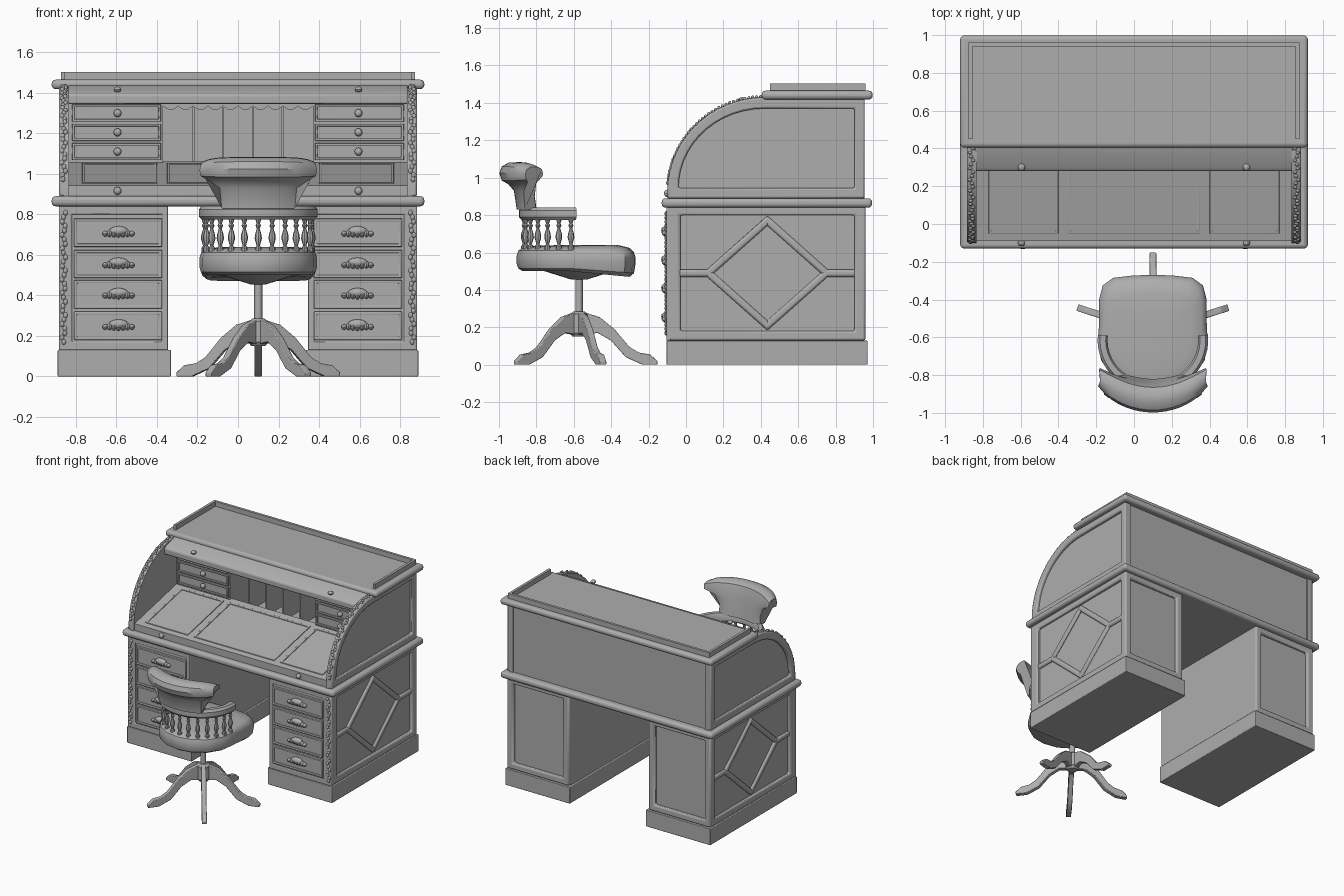
import bpy, bmesh, math
from mathutils import Matrix, Vector

if "Cube" in bpy.data.objects:
    bpy.data.objects.remove(bpy.data.objects["Cube"])

grey = bpy.data.materials.new("plain_grey")
grey.use_nodes = True
colour = (0.42, 0.42, 0.42, 1)
grey.diffuse_color = colour
grey.node_tree.nodes["Principled BSDF"].inputs["Base Color"].default_value = colour
made = []


def finish(name, bm, bevel=0, segments=2):
    bmesh.ops.recalc_face_normals(bm, faces=bm.faces)
    mesh = bpy.data.meshes.new(name)
    bm.to_mesh(mesh)
    bm.free()
    mesh.materials.append(grey)
    ob = bpy.data.objects.new(name, mesh)
    bpy.context.collection.objects.link(ob)
    if bevel:
        mod = ob.modifiers.new("soft_edges", "BEVEL")
        mod.width, mod.segments, mod.limit_method = bevel, segments, "ANGLE"
    made.append(ob)
    return ob


def loft(name, loops, closed=False, caps=True, bevel=0, segments=2):
    """Skin a list of equal-length point loops."""
    bm = bmesh.new()
    rings = [[bm.verts.new(p) for p in loop] for loop in loops]
    n = len(rings[0])
    pairs = list(zip(rings, rings[1:])) + ([(rings[-1], rings[0])] if closed else [])
    for a, b in pairs:
        for i in range(n):
            j = (i + 1) % n
            bm.faces.new((a[i], a[j], b[j], b[i]))
    if caps and not closed:
        bm.faces.new(rings[0])
        bm.faces.new(rings[-1])
    return finish(name, bm, bevel, segments)


def prism(name, pts, a, b, to, bevel=0, segments=2):
    return loft(name, [[to(u, v, w) for u, v in pts] for w in (a, b)], bevel=bevel, segments=segments)


def frame(name, outer, inner, a, b, to, bevel=0.006):
    loops = [(outer, a), (outer, b), (inner, b), (inner, a)]
    return loft(name, [[to(u, v, w) for u, v in pts] for pts, w in loops], closed=True, bevel=bevel)


def rect(u0, u1, v0, v1, inset=0):
    u0, u1, v0, v1 = u0 + inset, u1 - inset, v0 + inset, v1 - inset
    return [(u0, v0), (u1, v0), (u1, v1), (u0, v1)]


def box(name, x0, x1, y0, y1, z0, z1, bevel=0, segments=2):
    return prism(name, rect(x0, x1, y0, y1), z0, z1, lambda u, v, w: (u, v, w), bevel, segments)


def blobs(name, items):
    """Join squashed balls, each given as (centre, radii)."""
    bm = bmesh.new()
    for c, r in items:
        bmesh.ops.create_uvsphere(bm, u_segments=10, v_segments=6, radius=1,
                                  matrix=Matrix.Translation(c) @ Matrix.Diagonal((*r, 1)))
    return finish(name, bm)


def lathe(name, profile, x, y, sides=12):
    loops = [[(x + r * math.cos(k * math.tau / sides), y + r * math.sin(k * math.tau / sides), z)
              for k in range(sides)] for r, z in profile]
    return loft(name, loops)


def front(u, v, w):
    return (u, w, v)


def arc(cz, a, b):
    ts = [math.radians(6 + 7 * i) for i in range(13)]
    return [(0.42 - a * math.cos(t), cz + b * math.sin(t)) for t in ts]


outer_arc, inner_arc = arc(0.92, 0.52, 0.51), arc(0.945, 0.46, 0.425)
outer_side = [(0.955, 0.89), (-0.10, 0.89)] + outer_arc + [(0.955, 1.43)]
inner_side = [(0.90, 0.945), (-0.04, 0.945)] + inner_arc + [(0.90, 1.37)]

# Both halves of the desk
for s, tag in ((1, "left"), (-1, "right")):
    def side(u, v, w):
        return (s * w, u, v)

    def face(u, v, w):
        return (s * u, w, v)

    # Pedestal
    x0, x1 = sorted((s * 0.33, s * 0.89))
    box(tag + "_plinth", x0, x1, -0.105, 0.97, 0, 0.13, 0.004)
    x0, x1 = sorted((s * 0.345, s * 0.86))
    box(tag + "_pedestal", x0, x1, -0.095, 0.935, 0.12, 0.85)
    panel = rect(-0.03, 0.90, 0.18, 0.80)
    frame(tag + "_side_frame", rect(-0.105, 0.96, 0.13, 0.85), panel, 0.85, 0.885, side, 0.012)
    frame(tag + "_back_frame", rect(0.345, 0.885, 0.13, 0.85), rect(0.40, 0.83, 0.18, 0.80),
          0.92, 0.96, face, 0.012)
    frame(tag + "_front_frame", rect(0.345, 0.885, 0.13, 0.85), rect(0.375, 0.82, 0.17, 0.80),
          -0.105, -0.08, face)

    # Diamond of bars on the side panel
    ends = [(0.435, 0.77), (0.75, 0.49), (0.435, 0.21), (0.12, 0.49)]
    bars = list(zip(ends, ends[1:] + ends[:1])) + [((-0.04, 0.49), ends[3]), (ends[1], (0.91, 0.49))]
    for p, q in bars:
        p, q = Vector(p), Vector(q)
        d = (q - p).normalized() * 0.02
        n = Vector((-d.y, d.x))
        prism(tag + "_diamond_bar", [p - d + n, q + d + n, q + d - n, p - d - n],
              0.85, 0.878, side, 0.014, 3)

    # Pedestal drawers with shell pulls
    for z in (0.71, 0.555, 0.405, 0.25):
        r = (0.375, 0.81, z - 0.07, z + 0.07)
        prism(tag + "_drawer", rect(*r), -0.104, -0.08, face)
        frame(tag + "_drawer_edge", rect(*r), rect(*r, 0.015), -0.113, -0.09, face, 0.004)
        pull = [((s * 0.59, -0.108, z + 0.008), (0.05, 0.025, 0.024))]
        for k in range(-3, 4):
            pull.append(((s * 0.59 + k * 0.022, -0.108, z - abs(k) * 0.002), (0.014, 0.022, 0.026 - abs(k) * 0.004)))
        blobs(tag + "_drawer_pull", pull)

    # Curved upper side
    prism(tag + "_upper_wall", outer_side, 0.835, 0.862, side)
    frame(tag + "_upper_frame", outer_side, inner_side, 0.85, 0.885, side, 0.01)

    # Carved strips up the pedestal and along the curve
    carving = []
    path = [(-0.106, 0.17 + 0.022 * i) for i in range(30)]
    for a, b in zip(outer_arc, outer_arc[1:]):
        path += [Vector(a).lerp(Vector(b), t) for t in (0, 0.33, 0.67)]
    for i, (y, z) in enumerate(path):
        carving.append(((s * (0.86 + 0.009 * math.sin(i * 1.9)), y, z), (0.011, 0.009, 0.014)))
    blobs(tag + "_carving", carving)

    # Small inner drawers
    x0, x1 = sorted((s * 0.37, s * 0.835))
    box(tag + "_inner_chest", x0, x1, 0.43, 0.94, 0.93, 1.36)
    for z in (1.30, 1.205, 1.11):
        r = (0.38, 0.82, z - 0.042, z + 0.042)
        frame(tag + "_inner_drawer", rect(*r), rect(*r, 0.012), 0.415, 0.44, face, 0.003)
        blobs(tag + "_inner_knob", [((s * 0.595, 0.415, z), (0.02, 0.018, 0.02))])
    blobs(tag + "_front_knob", [((s * 0.595, -0.10, 0.916), (0.02, 0.018, 0.02))])
    blobs(tag + "_roll_knob", [((s * 0.595, 0.30, 1.417), (0.02, 0.02, 0.014))])

# Desk mouldings, back and top
box("middle_moulding", -0.92, 0.92, -0.13, 0.995, 0.84, 0.89, 0.02, 3)
box("upper_back", -0.85, 0.85, 0.92, 0.945, 0.88, 1.43)
box("top_moulding", -0.92, 0.92, 0.405, 0.998, 1.418, 1.465, 0.02, 3)
gallery = [(-0.875, 0.45), (-0.875, 0.96), (0.875, 0.96), (0.875, 0.45),
           (0.855, 0.45), (0.855, 0.94), (-0.855, 0.94), (-0.855, 0.45)]
prism("top_gallery", gallery, 1.46, 1.503, lambda u, v, w: (u, v, w))


def across(u, v, w):
    return (w, u, v)


# Roll front and sloping writing surface
prism("roll_front", [(0.28, 1.345), (0.28, 1.39), (0.30, 1.405), (0.42, 1.44), (0.42, 1.40), (0.32, 1.35)],
      -0.84, 0.84, across, 0.008)
box("inner_ceiling", -0.84, 0.84, 0.42, 0.94, 1.345, 1.37)
prism("writing_surface", [(-0.09, 0.88), (-0.09, 0.943), (0.45, 1.06), (0.45, 0.88)], -0.84, 0.84, across)


def slope(u, v, w):
    return (u, v, 0.943 + (v + 0.09) * 0.217 + w)


for x0, x1 in ((-0.77, -0.40), (-0.35, 0.35), (0.40, 0.77)):
    frame("writing_panel", rect(x0, x1, -0.05, 0.40), rect(x0, x1, -0.05, 0.40, 0.014), -0.005, 0.006, slope, 0.002)

# Pigeonholes with a scalloped valance
for k in range(-2, 3):
    if k < 2:
        x = (k + 0.5) * 0.147
        box("pigeonhole_divider", x - 0.005, x + 0.005, 0.45, 0.93, 1.0, 1.35)
edge = [(-0.37 + 0.0148 * i, 1.335 - 0.02 * abs(math.sin(i * math.pi / 5))) for i in range(51)]
prism("valance", edge + [(0.37, 1.35), (-0.37, 1.35)], 0.435, 0.45, front)

# Chair: five legs, hub and post
CX, CY = 0.1, -0.572
leg = [(0.03, 0.28), (0.11, 0.255), (0.19, 0.19), (0.27, 0.095), (0.32, 0.065), (0.38, 0.055), (0.42, 0.02),
       (0.42, 0), (0.34, 0), (0.25, 0.04), (0.17, 0.13), (0.10, 0.17), (0.03, 0.16)]
for k in range(5):
    a = math.radians(90 + 72 * k)

    def spoke(u, v, w):
        return (CX + u * math.cos(a) - w * math.sin(a), CY + u * math.sin(a) + w * math.cos(a), v)
    prism("chair_leg", leg, -0.018, 0.018, spoke, 0.004)
lathe("chair_hub", [(0.035, 0.15), (0.05, 0.17), (0.05, 0.27), (0.03, 0.285)], CX, CY)
lathe("chair_post", [(0.02, 0.26), (0.02, 0.48)], CX, CY)
lathe("seat_mount", [(0.04, 0.455), (0.2, 0.505)], CX, CY, 16)

# Seat cushion
half = [(0.10, -0.272), (0.21, -0.285), (0.265, -0.325), (0.285, -0.40), (0.285, -0.52), (0.29, -0.62),
        (0.275, -0.72), (0.21, -0.82), (0.11, -0.885)]
outline = [(0, -0.27)] + half + [(0, -0.905)] + [(-x, y) for x, y in reversed(half)]


def seat_ring(scale, z, droop):
    ring = []
    for x, y in outline:
        t = max(0, (y + 0.62) / 0.35)
        ring.append((CX + x * scale, -0.585 + (y + 0.585) * scale, z + droop * t))
    return ring


seat = [(0.4, 0.50, 0), (0.9, 0.50, -0.03), (0.975, 0.515, -0.025), (1, 0.54, 0), (1, 0.585, -0.01),
        (0.97, 0.612, -0.01), (0.9, 0.625, 0), (0.7, 0.635, 0.005), (0.3, 0.64, 0)]
loft("chair_seat", [seat_ring(*row) for row in seat])

# Arm rail on turned spindles
def rail_point(deg, grow=0):
    t = math.radians(deg)
    return CX + (0.265 + grow) * math.cos(t), -0.615 + (0.25 + grow) * math.sin(t)


section = [(-0.025, 0.785), (-0.015, 0.775), (0.015, 0.775), (0.028, 0.79), (0.028, 0.825),
           (0.015, 0.842), (-0.015, 0.842), (-0.025, 0.825)]
loft("arm_rail", [[(*rail_point(d, g), z) for g, z in section] for d in range(-186, 7, 8)])
turning = [(0.016, 0.61), (0.016, 0.635), (0.008, 0.645), (0.018, 0.68), (0.016, 0.70), (0.007, 0.73),
           (0.014, 0.745), (0.008, 0.755), (0.016, 0.78)]
for k in range(13):
    lathe("spindle", turning, *rail_point(-180 + 15 * k), 8)

# Rolled, curved backrest: (depth, height, half width)
back = [(-0.82, 0.83, 0.18), (-0.83, 0.90, 0.175), (-0.84, 0.96, 0.21), (-0.85, 1.02, 0.28), (-0.865, 1.065, 0.285),
        (-0.90, 1.083, 0.28), (-0.95, 1.08, 0.28), (-0.985, 1.06, 0.285), (-0.998, 1.025, 0.29), (-0.985, 0.985, 0.285),
        (-0.95, 0.965, 0.26), (-0.92, 0.93, 0.19), (-0.905, 0.83, 0.18)]
loops = []
for i in range(17):
    u = -1 + i / 8
    pinch = 1 - 0.3 * abs(u) ** 6
    loops.append([(CX + u * w, -0.90 + (y + 0.90) * pinch + 1.3 * (u * w) ** 2,
                   1.0 + (z - 1.0) * (pinch if z > 0.95 else 1)) for y, z, w in back])
loft("chair_backrest", loops)

# Smooth shading with sharp edges kept
bpy.ops.object.select_all(action="DESELECT")
for ob in made:
    ob.select_set(True)
bpy.context.view_layer.objects.active = made[0]
bpy.ops.object.shade_smooth_by_angle(angle=math.radians(35))
